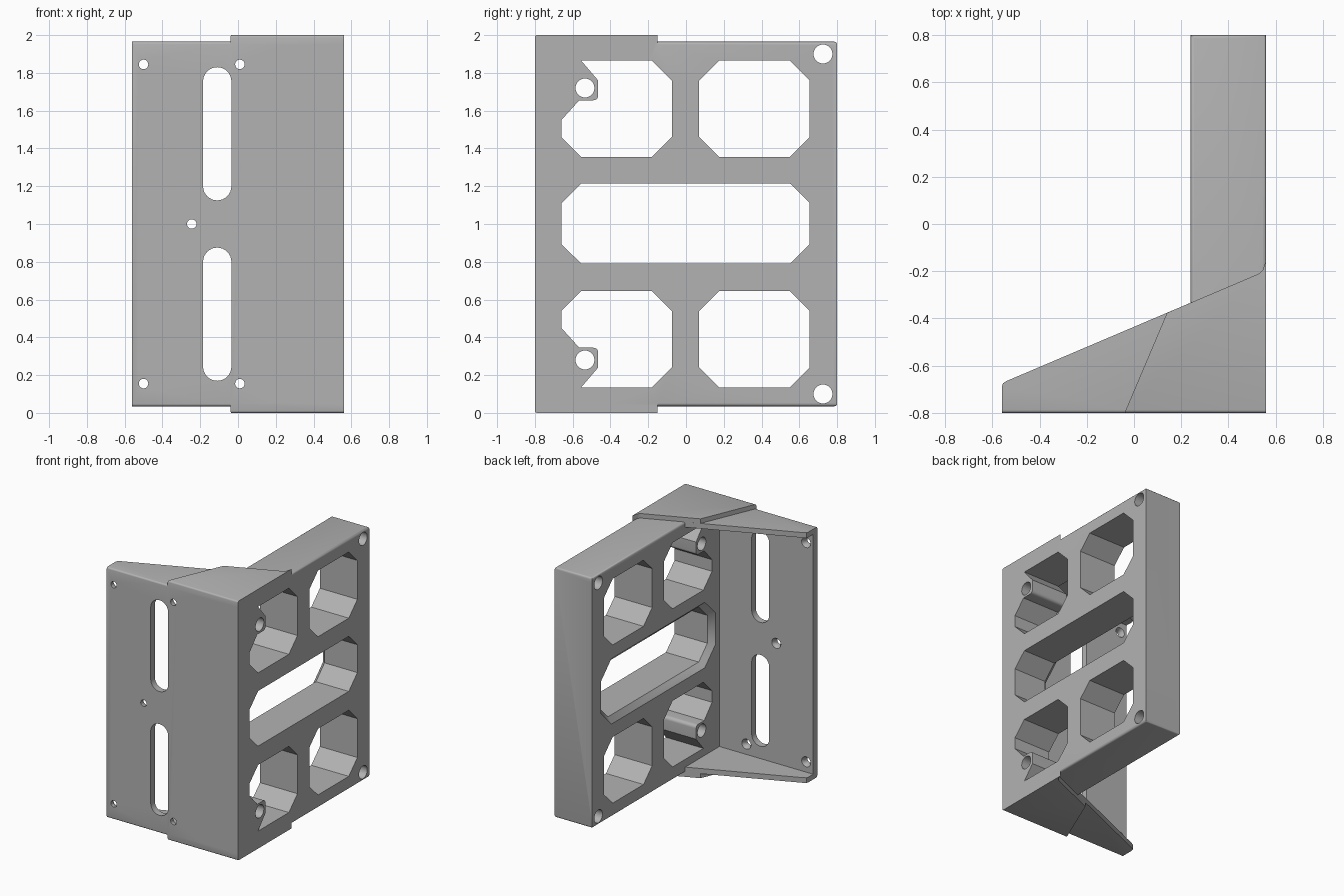
import bpy, bmesh, math

cube = bpy.data.objects.get("Cube")
if cube:
    bpy.data.objects.remove(cube, do_unlink=True)

grey = bpy.data.materials.new("plain grey")
grey.use_nodes = True
grey.diffuse_color = (0.45, 0.45, 0.45, 1)
grey.node_tree.nodes["Principled BSDF"].inputs["Base Color"].default_value = grey.diffuse_color


def prism(name, pts, axis, lo, hi, end_pts=None, round_ends=0):
    """Extrude a profile along an axis; optionally loft it to a second profile."""
    place = {"x": lambda a, b, t: (t, a, b),
             "y": lambda a, b, t: (a, t, b),
             "z": lambda a, b, t: (a, b, t)}[axis]
    bm = bmesh.new()
    start = [bm.verts.new(place(a, b, lo)) for a, b in pts]
    end = [bm.verts.new(place(a, b, hi)) for a, b in (end_pts or pts)]
    bm.faces.new(start)
    bm.faces.new(end)
    n = len(pts)
    for i in range(n):
        j = (i + 1) % n
        bm.faces.new((start[i], start[j], end[j], end[i]))
    bmesh.ops.recalc_face_normals(bm, faces=bm.faces)
    if round_ends:
        edges = [e for e in bm.edges
                 if all(abs(v.co.y) > 0.799 for v in e.verts)
                 and abs(e.verts[0].co.z - e.verts[1].co.z) < 1e-5]
        bmesh.ops.bevel(bm, geom=edges, offset=round_ends, segments=3,
                        profile=0.5, affect="EDGES")
    mesh = bpy.data.meshes.new(name)
    bm.to_mesh(mesh)
    bm.free()
    mesh.materials.append(grey)
    obj = bpy.data.objects.new(name, mesh)
    bpy.context.collection.objects.link(obj)
    return obj


def rect(a0, a1, b0, b1):
    return [(a0, b0), (a1, b0), (a1, b1), (a0, b1)]


def octagon(a0, a1, b0, b1, c=0.105):
    return [(a0 + c, b0), (a1 - c, b0), (a1, b0 + c), (a1, b1 - c),
            (a1 - c, b1), (a0 + c, b1), (a0, b1 - c), (a0, b0 + c)]


def arc(a, b, r, start, sweep, n):
    return [(a + r * math.cos(start + sweep * i / n),
             b + r * math.sin(start + sweep * i / n)) for i in range(n + 1)]


def circle(a, b, r, n=32):
    return arc(a, b, r, 0, math.tau, n)[:-1]


def flip(pts):
    return [(a, 2 - b) for a, b in pts]


def combine(body, other, operation):
    mod = body.modifiers.new("shape", "BOOLEAN")
    mod.operation, mod.solver, mod.object = operation, "EXACT", other
    bpy.context.view_layer.objects.active = body
    bpy.ops.object.modifier_apply(modifier=mod.name)
    bpy.data.objects.remove(other, do_unlink=True)


# Sloped bracket, stepped corner and side block
gusset = [(-0.56, -0.8), (0.56, -0.8), (0.56, -0.15), (0.545, -0.195), (0.53, -0.21),
          (-0.54, -0.665), (-0.555, -0.675), (-0.56, -0.69)]
corner = [(-0.04, -0.8), (0.56, -0.8), (0.56, -0.15), (0.545, -0.195),
          (0.53, -0.21), (0.14, -0.376)]
body = prism("mounting_bracket", gusset, "z", 0.035, 1.965, round_ends=0.012)
combine(body, prism("corner", corner, "z", 0, 2, round_ends=0.012), "UNION")
combine(body, prism("side_block", rect(0.24, 0.56, -0.8, 0.8), "z", 0.035, 1.965,
                    round_ends=0.015), "UNION")

# Hollow between the front plate and the two gussets
cutters = [prism("hollow", rect(-0.9, 0.24, -0.75, 1), "z", 0.075, 1.925)]

# Long middle window with a chamfered inner rim
window = (-0.66, 0.655, 0.79, 1.215)
g = 0.05
rim = octagon(window[0] - g, window[1] + g, window[2] - g, window[3] + g, 0.105 + g * 0.59)
cutters.append(prism("window", octagon(*window), "x", 0.1, 0.7))
cutters.append(prism("window_rim", rim, "x", 0.23, 0.28, octagon(*window)))

# Corner windows, the front pair notched around a bolt hole
rear = octagon(0.07, 0.655, 1.355, 1.865)
notched = octagon(-0.66, -0.075, 1.355, 1.865)[:6]
notched += [(-0.465, 1.76)] + arc(-0.49, 1.68, 0.025, 0, -math.pi / 2, 6)
notched += [(-0.565, 1.655), (-0.66, 1.55), (-0.66, 1.46)]
bolts = [circle(-0.535, 1.72, 0.05), circle(0.725, 1.9, 0.05)]
for shape in [rear, notched] + bolts:
    for pts in (shape, flip(shape)):
        cutters.append(prism("side_opening", pts, "x", 0.1, 0.7))

# Long slots in the front plate
slot = (arc(-0.11, 1.755, 0.075, 0, math.pi, 16)
        + arc(-0.11, 1.2, 0.075, math.pi, math.pi, 16))
for pts in (slot, flip(slot)):
    cutters.append(prism("slot", pts, "y", -0.9, -0.7))

# Screw holes, countersunk from behind
for x, z in [(-0.5, 1.845), (0.01, 1.845), (-0.245, 1), (-0.5, 0.155), (0.01, 0.155)]:
    cutters.append(prism("screw_hole", circle(x, z, 0.025), "y", -0.9, -0.7))
    cutters.append(prism("countersink", circle(x, z, 0.024), "y", -0.776, -0.744,
                         circle(x, z, 0.042)))

for cutter in cutters:
    combine(body, cutter, "DIFFERENCE")

body.data.materials.clear()
body.data.materials.append(grey)
for face in body.data.polygons:
    face.material_index = 0
bpy.ops.object.select_all(action="DESELECT")
body.select_set(True)
bpy.context.view_layer.objects.active = body
bpy.ops.object.shade_smooth_by_angle(angle=math.radians(32))
